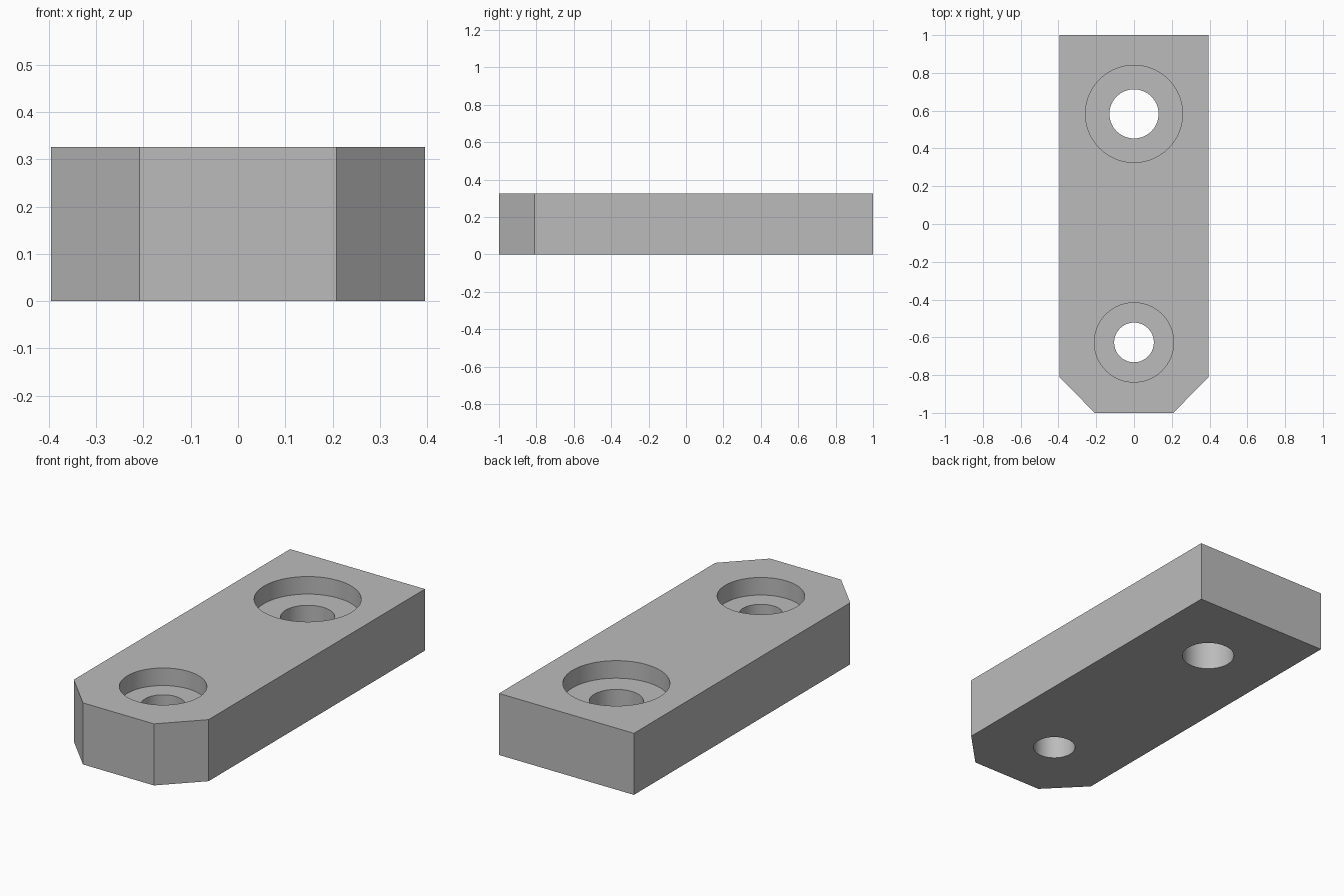
import bpy
import bmesh
from math import radians

HEIGHT = 0.326
BORE_DEPTH = 0.093

cube = bpy.data.objects.get("Cube")
if cube:
    bpy.data.objects.remove(cube, do_unlink=True)

# Plain grey finish
grey = bpy.data.materials.new("plain_grey")
grey.use_nodes = True
colour = (0.5, 0.5, 0.5, 1)
grey.diffuse_color = colour
grey.node_tree.nodes["Principled BSDF"].inputs["Base Color"].default_value = colour


def add_cutter(name, y, radius, bottom, top):
    bpy.ops.mesh.primitive_cylinder_add(
        vertices=96, radius=radius, depth=top - bottom,
        location=(0, y, (top + bottom) / 2))
    cutter = bpy.context.object
    cutter.name = name
    cutter.data.materials.append(grey)
    cutter.hide_render = True
    return cutter


def cut(target, cutter):
    mod = target.modifiers.new(cutter.name, 'BOOLEAN')
    mod.operation = 'DIFFERENCE'
    mod.solver = 'EXACT'
    mod.object = cutter
    bpy.context.view_layer.objects.active = target
    bpy.ops.object.modifier_apply(modifier=mod.name)
    bpy.data.objects.remove(cutter, do_unlink=True)


# Block with two chamfered front corners
half = [(0.208, -1), (0.395, -0.81), (0.395, 1)]
outline = half + [(-x, y) for x, y in reversed(half)]
bm = bmesh.new()
base = bm.faces.new([bm.verts.new((x, y, 0)) for x, y in outline])
result = bmesh.ops.extrude_face_region(bm, geom=[base])
top_verts = [v for v in result["geom"] if isinstance(v, bmesh.types.BMVert)]
bmesh.ops.translate(bm, verts=top_verts, vec=(0, 0, HEIGHT))
bmesh.ops.recalc_face_normals(bm, faces=bm.faces)
mesh = bpy.data.meshes.new("mounting_block")
bm.to_mesh(mesh)
bm.free()
block = bpy.data.objects.new("mounting_block", mesh)
bpy.context.collection.objects.link(block)
mesh.materials.append(grey)

# Counterbored through holes: rear large, front small
for name, y, bore, hole in (("rear", 0.583, 0.257, 0.13),
                            ("front", -0.627, 0.21, 0.105)):
    cut(block, add_cutter(name + "_counterbore", y, bore, HEIGHT - BORE_DEPTH, HEIGHT + 0.1))
    cut(block, add_cutter(name + "_hole", y, hole, -0.1, HEIGHT + 0.1))

bpy.ops.object.select_all(action='DESELECT')
block.select_set(True)
bpy.context.view_layer.objects.active = block
bpy.ops.object.shade_smooth_by_angle(angle=radians(30))
